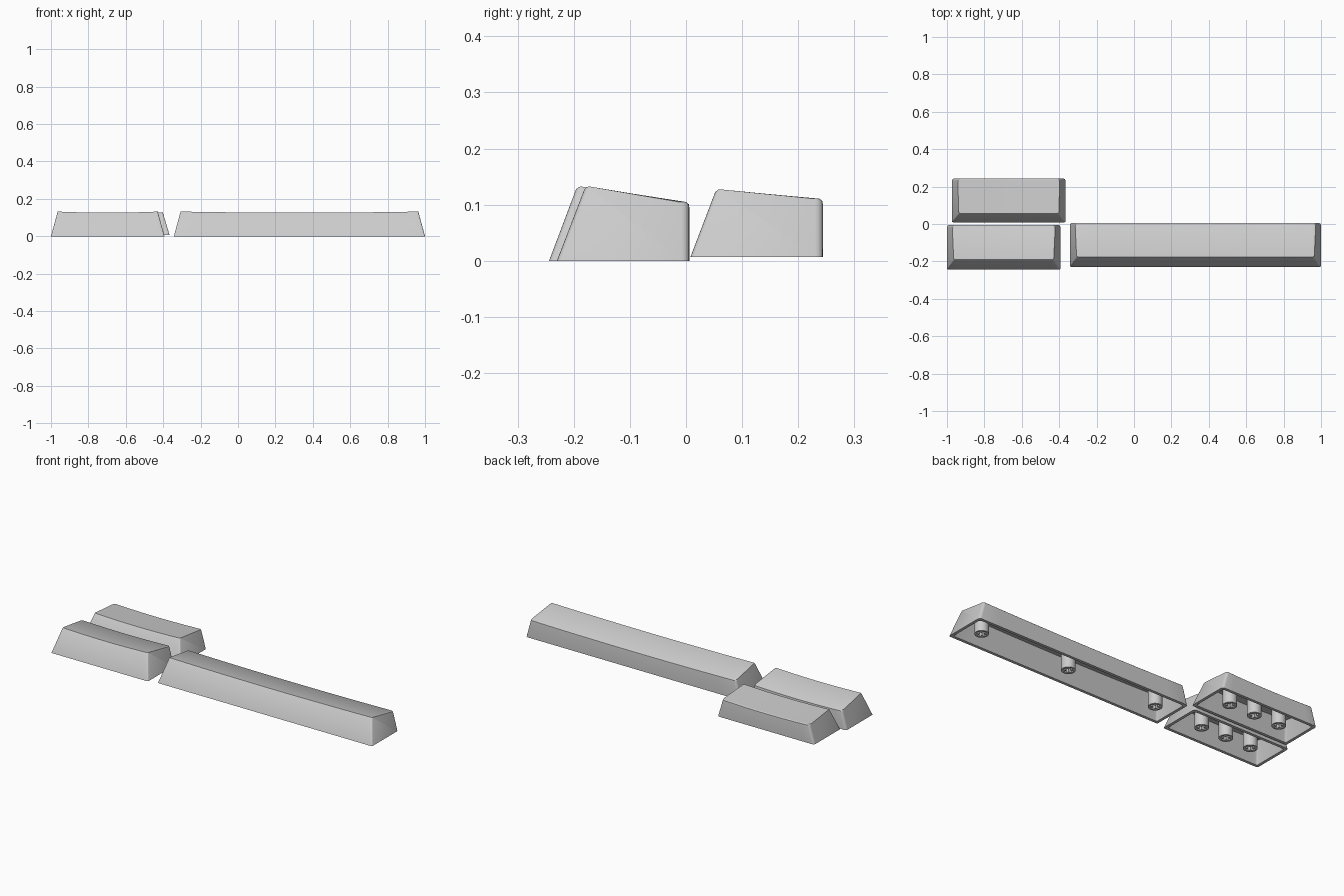
import bpy, bmesh, math

if "Cube" in bpy.data.objects:
    bpy.data.objects.remove(bpy.data.objects["Cube"], do_unlink=True)

grey = bpy.data.materials.new("key_grey")
grey.use_nodes = True
GREY = (0.6, 0.6, 0.6, 1)
grey.diffuse_color = GREY
grey.node_tree.nodes["Principled BSDF"].inputs["Base Color"].default_value = GREY

WALL, ROOF, TAPER, DISH = 0.016, 0.02, 0.036, 0.006
FRONT_R, BACK_R, STEPS = 0.006, 0.014, 5


def smooth(obj):
    bpy.ops.object.select_all(action="DESELECT")
    obj.select_set(True)
    bpy.context.view_layer.objects.active = obj
    bpy.ops.object.shade_smooth_by_angle(angle=math.radians(32))


def stations(half):
    """Distance from the middle and corner rounding (0 to 1) along the key."""
    ends = []
    for i in range(STEPS):
        a = math.pi / 2 * i / (STEPS - 1)
        ends.append((half - BACK_R * (1 - math.cos(a)), 1 - math.sin(a)))
    right = list(reversed(ends))
    left = [(-x, pull) for x, pull in ends]
    inner = half - BACK_R
    middle = [(inner * (i / 12 * 2 - 1), 0) for i in range(1, 12)]
    return left + middle + right


def keycap(name, x0, x1, front, back, top_front, z0, z_front, z_back):
    """Hollow key: one closed wall profile swept from end to end."""
    mid, half = (x0 + x1) / 2, (x1 - x0) / 2
    height = z_front - z0
    bm = bmesh.new()

    def section(x, pull):
        s = x / half
        dip = DISH * (1 - s * s)

        def point(y, z, inset=0):
            width = half - inset - TAPER * (z - z0) / height
            y += pull * (FRONT_R if y < (front + back) / 2 else -BACK_R)
            return bm.verts.new((mid + s * width, y, z))

        roof_f, roof_b = z_front - ROOF - dip, z_back - ROOF - dip
        lean = (top_front - front) * (roof_f - z0) / height
        return [point(front, z0),
                point(top_front - 0.003, z_front - dip - 0.004),
                point(top_front + 0.002, z_front - dip),
                point(back - 0.006, z_back - dip),
                point(back - 0.001, z_back - dip - 0.004),
                point(back, z_back - dip - 0.01),
                point(back, z0),
                point(back - WALL, z0, WALL),
                point(back - WALL, roof_b, WALL),
                point(front + lean + WALL, roof_f, WALL),
                point(front + WALL, z0, WALL)]

    rings = [section(*st) for st in stations(half)]
    count = len(rings[0])
    for a, b in zip(rings, rings[1:]):
        for i in range(count):
            j = (i + 1) % count
            bm.faces.new((a[i], a[j], b[j], b[i]))
    # End walls, inside and out, and the rim between them
    for ring in (rings[0], rings[-1]):
        bm.faces.new(ring[:7])
        bm.faces.new(ring[7:])
        bm.faces.new((ring[0], ring[6], ring[7], ring[10]))
    bmesh.ops.recalc_face_normals(bm, faces=bm.faces)
    mesh = bpy.data.meshes.new(name)
    bm.to_mesh(mesh)
    bm.free()
    mesh.materials.append(grey)
    obj = bpy.data.objects.new(name, mesh)
    bpy.context.collection.objects.link(obj)
    smooth(obj)


def stem(name, x, y, z0, z1):
    """Round post with a cross-shaped socket."""
    curve = bpy.data.curves.new(name, "CURVE")
    curve.dimensions, curve.fill_mode = "2D", "BOTH"
    curve.extrude = (z1 - z0) / 2
    circle = [(0.036 * math.cos(math.tau * i / 32), 0.036 * math.sin(math.tau * i / 32))
              for i in range(32)]
    arm, slot = 0.026, 0.008
    cross = []
    for q in range(4):
        c, s = round(math.cos(q * math.pi / 2)), round(math.sin(q * math.pi / 2))
        for u, v in ((arm, -slot), (arm, slot), (slot, slot)):
            cross.append((u * c - v * s, u * s + v * c))
    for outline in (circle, cross):
        spline = curve.splines.new("POLY")
        spline.points.add(len(outline) - 1)
        for p, (u, v) in zip(spline.points, outline):
            p.co = (u, v, 0, 1)
        spline.use_cyclic_u = True
    curve.materials.append(grey)
    obj = bpy.data.objects.new(name, curve)
    obj.location = (x, y, (z0 + z1) / 2)
    bpy.context.collection.objects.link(obj)
    bpy.ops.object.select_all(action="DESELECT")
    obj.select_set(True)
    bpy.context.view_layer.objects.active = obj
    bpy.ops.object.convert(target="MESH")
    smooth(obj)


# name, x range, front, back, top front edge, base, front height, back height, stem spacing
KEYS = [
    ("front_key", -1.0, -0.393, -0.244, -0.005, -0.193, 0, 0.132, 0.105, 0.157),
    ("back_key", -0.973, -0.366, 0.008, 0.244, 0.055, 0.007, 0.127, 0.111, 0.157),
    ("long_key", -0.343, 1.0, -0.23, 0.006, -0.178, 0, 0.132, 0.105, 0.559),
]
for name, x0, x1, front, back, top_front, z0, zf, zb, gap in KEYS:
    keycap(name, x0, x1, front, back, top_front, z0, zf, zb)
    for k in (-1, 0, 1):
        stem(f"{name}_stem_{k + 2}", (x0 + x1) / 2 + k * gap, (front + back) / 2,
             z0 + 0.002, (zf + zb) / 2 - ROOF + 0.004)
